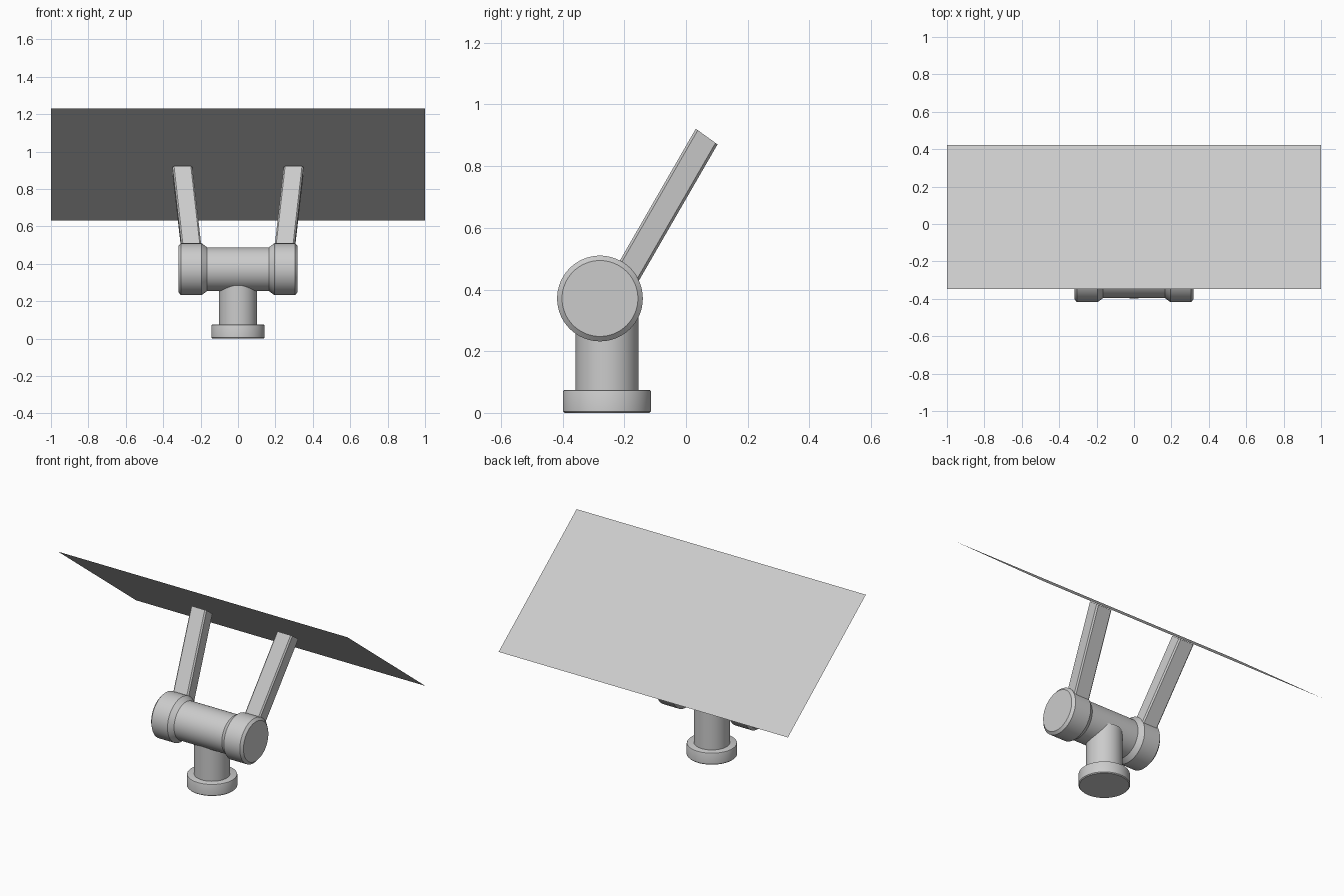
import bpy, bmesh, math
from mathutils import Vector, Matrix

if "Cube" in bpy.data.objects:
    bpy.data.objects.remove(bpy.data.objects["Cube"])

def finish(bm, name, smooth=30):
    bmesh.ops.recalc_face_normals(bm, faces=bm.faces)
    mesh = bpy.data.meshes.new(name)
    bm.to_mesh(mesh)
    bm.free()
    ob = bpy.data.objects.new(name, mesh)
    bpy.context.collection.objects.link(ob)
    if smooth:
        bpy.ops.object.select_all(action='DESELECT')
        ob.select_set(True)
        bpy.context.view_layer.objects.active = ob
        bpy.ops.object.shade_smooth_by_angle(angle=math.radians(smooth))
    return ob

def lathe(name, profile, matrix, n=64):
    """Closed solid turned about local z from (radius, height) pairs."""
    bm = bmesh.new()
    rings = [[bm.verts.new(matrix @ Vector((r * math.cos(a), r * math.sin(a), h)))
              for a in (2 * math.pi * i / n for i in range(n))] for r, h in profile]
    for lo, hi in zip(rings, rings[1:]):
        for i in range(n):
            j = (i + 1) % n
            bm.faces.new((lo[i], lo[j], hi[j], hi[i]))
    bm.faces.new(rings[0])
    bm.faces.new(rings[-1])
    return finish(bm, name)

def arm(name, s):
    """Chamfered square bar from the collar up to the panel, leaning outward."""
    hw, hd, c = 0.053, 0.043, 0.008
    section = [(-hw + c, -hd), (hw - c, -hd), (hw, -hd + c), (hw, hd - c),
               (hw - c, hd), (-hw + c, hd), (-hw, hd - c), (-hw, -hd + c)]
    ends = [((0.24, -0.219, 0.40), (0.866, -0.5)),
            ((0.297, 0.067, 0.896), (0.82, -0.59))]
    bm = bmesh.new()
    lo, hi = [[bm.verts.new((s * (o[0] + u), o[1] + v * d[0], o[2] + v * d[1]))
               for u, v in section] for o, d in ends]
    for i in range(8):
        j = (i + 1) % 8
        bm.faces.new((lo[i], lo[j], hi[j], hi[i]))
    bm.faces.new(lo)
    bm.faces.new(hi)
    return finish(bm, name, 0)

# base and post
stand = Matrix.Translation((0, -0.256, 0))
lathe("base", [(0.138, 0), (0.143, 0.005), (0.143, 0.068), (0.141, 0.073), (0.136, 0.075)], stand)
lathe("post", [(0.102, 0.06), (0.102, 0.34)], stand)

# horizontal hinge tube with a collar at each end
axis = Matrix.Translation((0, -0.279, 0.371))
lathe("hinge_tube", [(0.117, -0.2), (0.117, 0.2)], axis @ Matrix.Rotation(math.pi / 2, 4, 'Y'))
for side, s in (("left", -1), ("right", 1)):
    lathe(side + "_collar",
          [(0.117, 0.165), (0.139, 0.195), (0.139, 0.305), (0.123, 0.319)],
          axis @ Matrix.Rotation(s * math.pi / 2, 4, 'Y'))
    arm(side + "_arm", s)

# thin tilted panel, facing up and back
bm = bmesh.new()
bm.faces.new([bm.verts.new(p) for p in
              ((-1, -0.348, 1.23), (-1, 0.422, 0.632), (1, 0.422, 0.632), (1, -0.348, 1.23))])
bm.normal_update()
face = next(iter(bm.faces))
up = face.normal.z > 0
panel = finish(bm, "panel", 0)
if panel.data.polygons[0].normal.z < 0:
    panel.data.flip_normals()
